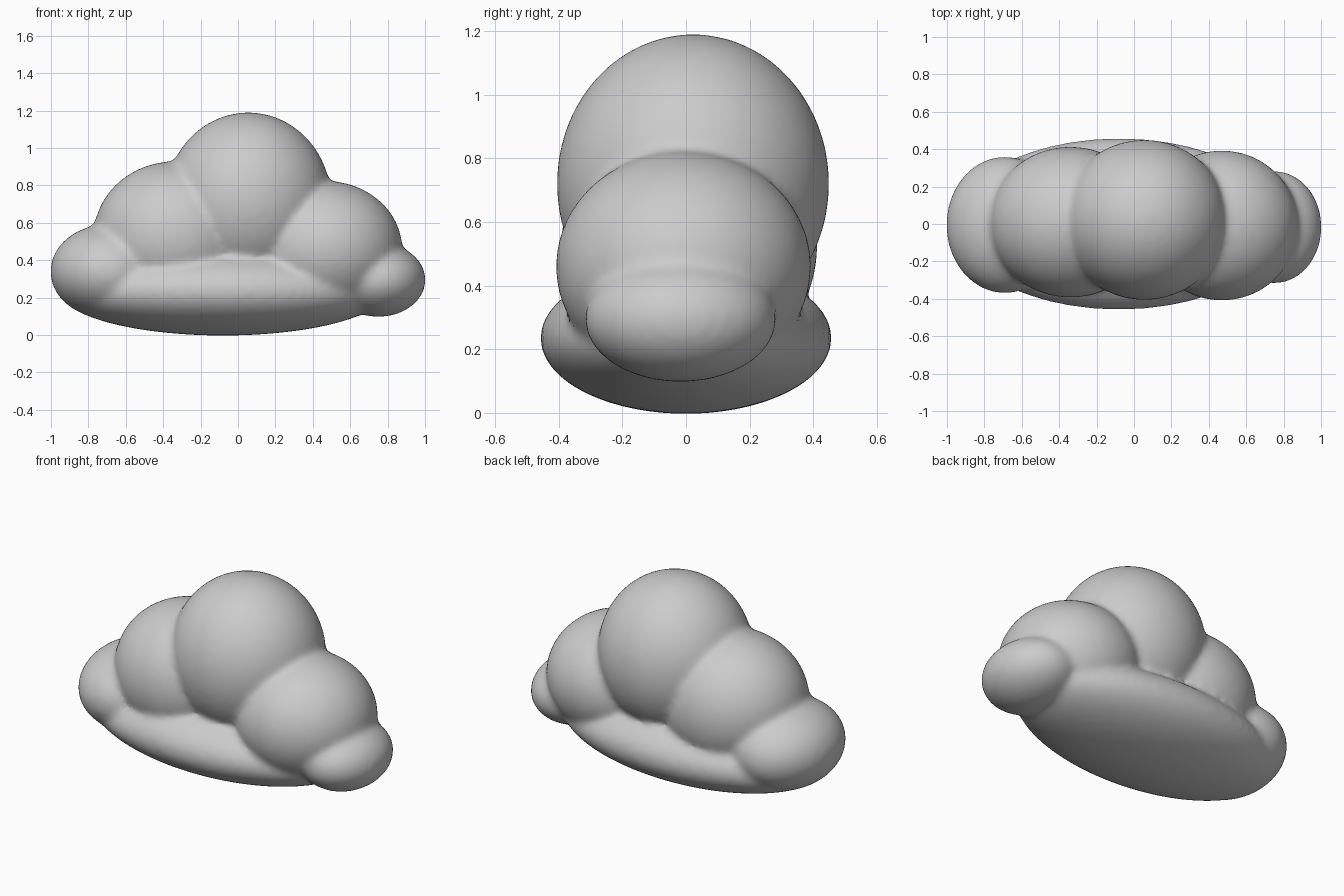
import bpy, bmesh
from mathutils import Matrix

if "Cube" in bpy.data.objects:
    bpy.data.objects.remove(bpy.data.objects["Cube"])

# Puffs: centre, radii
PUFFS = [
    ((-0.08, 0.0, 0.235), (0.87, 0.455, 0.235)),     # flat base
    ((0.055, 0.022, 0.72), (0.44, 0.425, 0.467)),    # tall middle puff
    ((-0.34, 0.01, 0.525), (0.43, 0.40, 0.40)),      # left puff
    ((0.47, -0.008, 0.46), (0.405, 0.398, 0.36)),    # right puff
    ((-0.69, -0.005, 0.34), (0.31, 0.362, 0.25)),    # far left puff
    ((0.75, -0.017, 0.295), (0.25, 0.298, 0.195)),   # far right puff
]
GROW = 0.003  # offsets the slight shrink of smoothing

bm = bmesh.new()
for centre, radii in PUFFS:
    scale = Matrix.Diagonal([r + GROW for r in radii] + [1.0])
    bmesh.ops.create_icosphere(bm, subdivisions=5, radius=1.0,
                               matrix=Matrix.Translation(centre) @ scale)
mesh = bpy.data.meshes.new("cloud")
bm.to_mesh(mesh)
bm.free()
cloud = bpy.data.objects.new("cloud", mesh)
bpy.context.collection.objects.link(cloud)

# Fuse the puffs and soften the creases
remesh = cloud.modifiers.new("fuse", 'REMESH')
remesh.mode = 'VOXEL'
remesh.voxel_size = 0.018
remesh.use_smooth_shade = True
soften = cloud.modifiers.new("soften", 'SMOOTH')
soften.factor = 0.5
soften.iterations = 12
